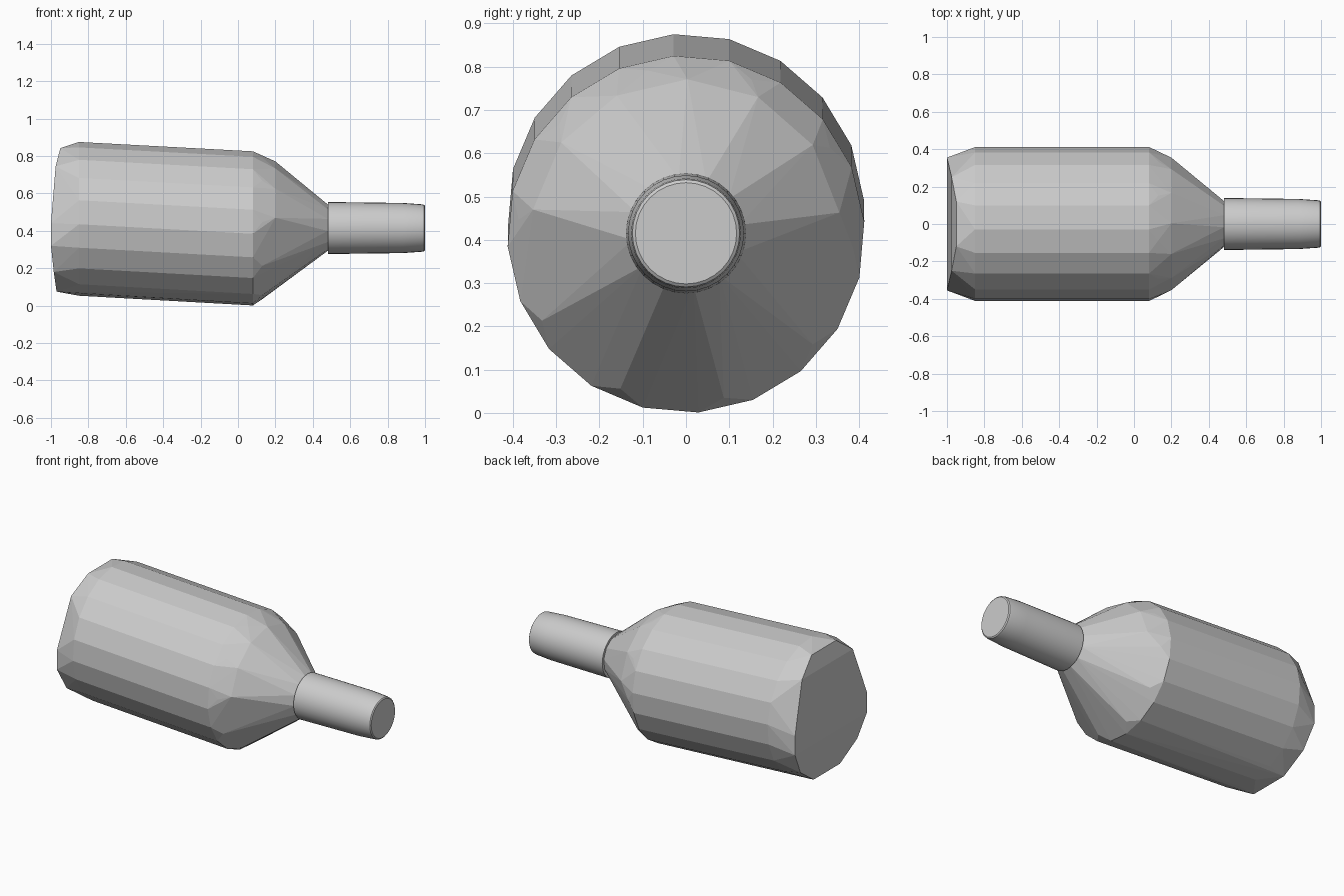
import bpy, bmesh
from math import sin, cos, pi, radians

if "Cube" in bpy.data.objects:
    bpy.data.objects.remove(bpy.data.objects["Cube"])


def ring(x, zc, r, n, phase=0.0, a0=0.0, a1=360.0, squash=1.0):
    """Points of a circle (or arc) around the x axis."""
    pts = []
    for i in range(n):
        a = radians(a0 + (a1 - a0) * i / n + phase)
        pts.append((x, r * cos(a), zc + squash * r * sin(a)))
    return pts


def finish(bm, name):
    bmesh.ops.recalc_face_normals(bm, faces=bm.faces[:])
    mesh = bpy.data.meshes.new(name)
    bm.to_mesh(mesh)
    bm.free()
    obj = bpy.data.objects.new(name, mesh)
    bpy.context.collection.objects.link(obj)
    return obj


# Bottle body: faceted convex shell, its axis dropping slightly towards the neck
points = ring(-0.85, 0.464, 0.412, 20, -86)
points += ring(0.08, 0.413, 0.413, 20, -86)
points += ring(0.13, 0.413, 0.388, 10, -77)
# rounder shoulder on the upper half
points += ring(0.20, 0.413, 0.358, 7, 8, 0, 190)
points += ring(0.48, 0.417, 0.125, 12, 8)
# uneven flat base
points += [(-1.0, s * 0.355, z) for s in (-1, 1) for z in (0.32, 0.44)]
points += [(-0.95, s * 0.12, 0.842) for s in (-1, 1)]
points += [(-0.975, s * 0.25, 0.745) for s in (-1, 1)]
points += [(-0.97, s * 0.13, 0.075) for s in (-1, 1)]
points += [(-0.985, s * 0.28, 0.18) for s in (-1, 1)]
bm = bmesh.new()
for p in points:
    bm.verts.new(p)
res = bmesh.ops.convex_hull(bm, input=bm.verts[:])
bmesh.ops.delete(bm, geom=[v for v in bm.verts if not v.link_faces], context='VERTS')
finish(bm, "bottle_body")

# Neck: smooth, slightly tapering tube with a rounded lip
profile = [(0.48, 0.139), (0.88, 0.134), (0.98, 0.127), (0.995, 0.124), (1.0, 0.117)]
n = 32
bm = bmesh.new()
rows = [[bm.verts.new(p) for p in ring(x, 0.415, r, n)] for x, r in profile]
for a, b in zip(rows, rows[1:]):
    for i in range(n):
        j = (i + 1) % n
        bm.faces.new((a[i], a[j], b[j], b[i]))
bm.faces.new(rows[0])
bm.faces.new(rows[-1])
neck = finish(bm, "bottle_neck")
bpy.context.view_layer.objects.active = neck
neck.select_set(True)
bpy.ops.object.shade_smooth_by_angle(angle=radians(30))
